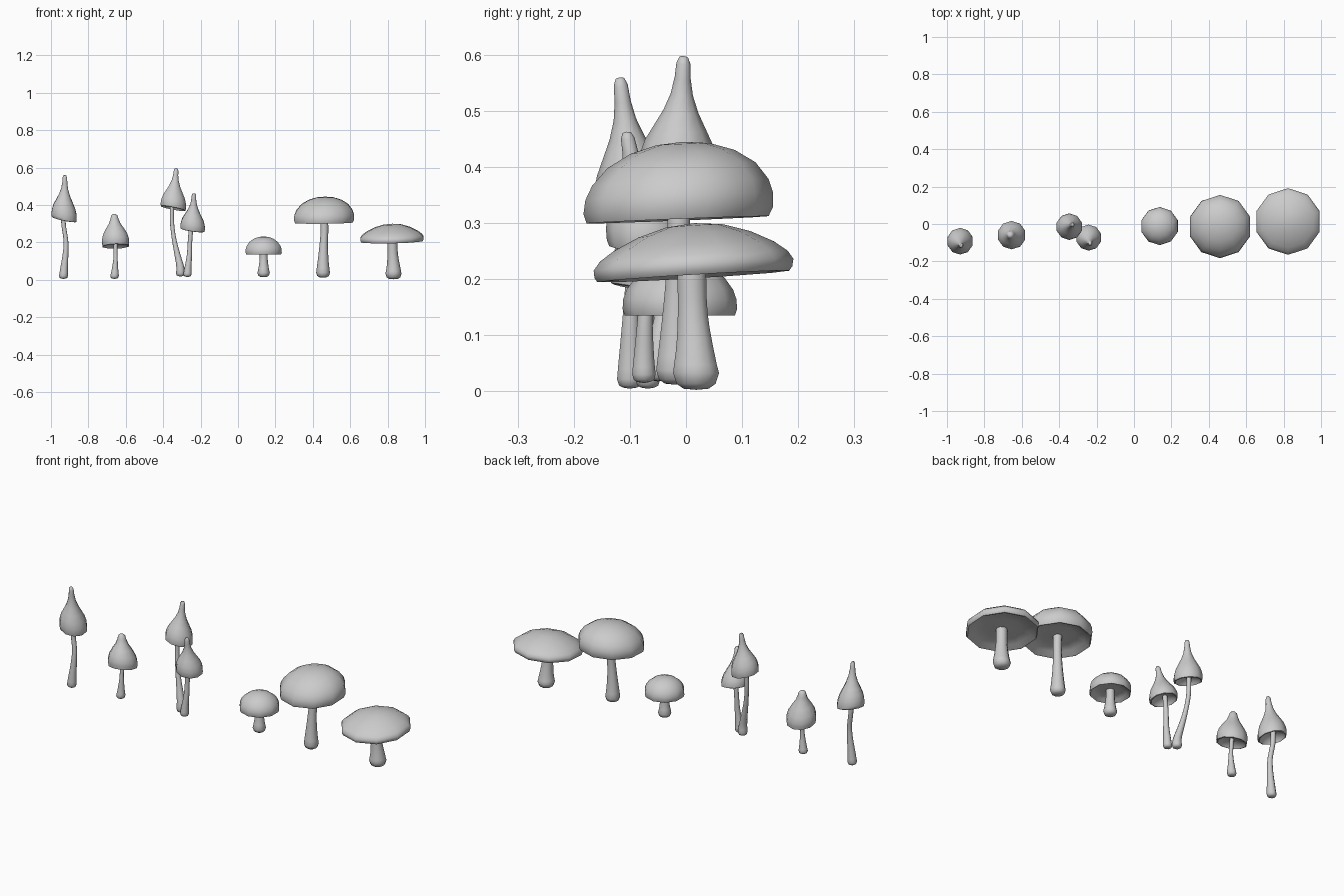
import bpy, bmesh, math
from mathutils import Vector

if "Cube" in bpy.data.objects:
    bpy.data.objects.remove(bpy.data.objects["Cube"])


def loft(name, rings, sides, phase=0.0):
    """rings: (centre, radius, slope_x, slope_y); radius 0 makes a closing point."""
    bm = bmesh.new()
    loops = []
    for c, r, sx, sy in rings:
        if r == 0:
            loops.append([bm.verts.new(c)])
            continue
        loop = []
        for i in range(sides):
            a = phase + 2 * math.pi * i / sides
            x, y = r * math.cos(a), r * math.sin(a)
            loop.append(bm.verts.new((c[0] + x, c[1] + y, c[2] + sx * x + sy * y)))
        loops.append(loop)
    for lo, hi in zip(loops, loops[1:]):
        for i in range(sides):
            j = (i + 1) % sides
            if len(lo) == 1:
                bm.faces.new((lo[0], hi[j], hi[i]))
            elif len(hi) == 1:
                bm.faces.new((lo[i], lo[j], hi[0]))
            else:
                bm.faces.new((lo[i], lo[j], hi[j], hi[i]))
    bmesh.ops.recalc_face_normals(bm, faces=bm.faces[:])
    me = bpy.data.meshes.new(name)
    bm.to_mesh(me)
    bm.free()
    ob = bpy.data.objects.new(name, me)
    bpy.context.collection.objects.link(ob)
    bpy.ops.object.select_all(action='DESELECT')
    ob.select_set(True)
    bpy.context.view_layer.objects.active = ob
    bpy.ops.object.shade_smooth_by_angle(angle=math.radians(50))
    return ob


def cap(name, base, tip, radius, slope, profile, under):
    base, tip = Vector(base), Vector(tip)
    rings = [(base.lerp(tip, t), r * radius, *slope) for r, t in under + profile]
    return loft(name, rings, 10, math.radians(18))


def stem(name, pts, bulb, thin):
    """Smooth stem through pts, from a rounded bulb to a thin neck."""
    p = [Vector(q) for q in pts]
    p = [2 * p[0] - p[1]] + p + [2 * p[-1] - p[-2]]
    n = len(pts) - 1
    path = []
    for k in range(1, n + 1):
        a, b, c, d = p[k - 1:k + 3]
        for s in range(3):
            t = s / 3
            path.append(0.5 * (2 * b + (c - a) * t + (2 * a - 5 * b + 4 * c - d) * t ** 2
                               + (3 * b - a - 3 * c + d) * t ** 3))
    path.append(p[-2])
    z0, h = path[0].z, path[-1].z - path[0].z
    # rounded foot
    foot = path[0]
    rings = [(foot, 0, 0, 0), (foot + Vector((0, 0, .002)), bulb * .55, 0, 0),
             (foot + Vector((0, 0, .25 * bulb)), bulb * .85, 0, 0),
             (foot + Vector((0, 0, .7 * bulb)), bulb, 0, 0)]
    for q in path[1:]:
        if q.z > z0 + bulb:
            f = max(0, 1 - (q.z - z0 - bulb * .7) / (h * .6))
            rings.append((q, thin + (bulb - thin) * f ** 1.7, 0, 0))
    rings.append((path[-1], 0, 0, 0))
    return loft(name, rings, 10)


# Cap profiles as (radius fraction, height fraction)
POINTED = [(1, .06), (.97, .16), (.86, .28), (.65, .41), (.44, .54),
           (.28, .68), (.20, .82), (.175, .94), (.11, .99), (0, 1)]
BELL = [(1, .10), (1, .19), (.9, .35), (.66, .54), (.42, .70), (.30, .84), (.23, .95), (.12, .995), (0, 1)]
DOME = [(1, .12), (.99, .30), (.93, .48), (.78, .70), (.55, .87), (.28, .97), (0, 1)]
FLAT = [(.99, .08), (1, .22), (.94, .38), (.80, .57), (.56, .79), (.28, .95), (0, 1)]
UNDER_SMALL = [(0, .14), (.35, .12), (.78, .05), (.90, -.01), (.97, 0)]
UNDER_WIDE = [(0, .16), (.2, .16), (.5, .20), (.80, .14), (.91, .02), (.96, 0)]

# Pointed mushrooms
cap("tall_pointed_cap", (-.93, -.09, .325), (-.925, -.118, .56), .071, (-.21, .12), POINTED, UNDER_SMALL)
stem("tall_pointed_stem", [(-.933, -.10, .005), (-.93, -.10, .06), (-.922, -.098, .14),
                           (-.92, -.095, .21), (-.932, -.09, .29), (-.935, -.09, .36)], .024, .012)

cap("short_pointed_cap", (-.653, -.06, .18), (-.662, -.057, .352), .076, (.03, -.18), BELL, UNDER_SMALL)
stem("short_pointed_stem", [(-.66, -.068, .005), (-.658, -.068, .05), (-.655, -.068, .11),
                            (-.655, -.065, .16), (-.655, -.06, .21)], .023, .010)

cap("twin_high_cap", (-.347, -.015, .383), (-.33, -.004, .598), .071, (-.19, -.1), POINTED, UNDER_SMALL)
stem("twin_high_stem", [(-.307, -.05, .018), (-.309, -.05, .07), (-.325, -.04, .14),
                        (-.342, -.03, .22), (-.353, -.02, .31), (-.352, -.015, .41)], .024, .011)

cap("twin_low_cap", (-.243, -.07, .267), (-.235, -.106, .463), .069, (-.14, .12), POINTED, UNDER_SMALL)
stem("twin_low_stem", [(-.27, -.075, .015), (-.268, -.075, .06), (-.26, -.073, .13),
                       (-.257, -.07, .20), (-.25, -.07, .29)], .022, .012)

# Wide mushrooms
cap("small_dome_cap", (.137, -.011, .135), (.137, -.011, .232), .102, (0, 0), DOME, UNDER_WIDE)
stem("small_dome_stem", [(.137, -.012, .014), (.137, -.012, .06), (.137, -.011, .11), (.137, -.011, .16)],
     .033, .021)

cap("tall_dome_cap", (.459, -.015, .306), (.465, -.005, .445), .169, (.01, .04), DOME, UNDER_WIDE)
stem("tall_dome_stem", [(.455, -.018, .012), (.455, -.018, .09), (.458, -.016, .18),
                        (.462, -.013, .26), (.46, -.013, .34)], .037, .021)

cap("flat_cap", (.823, .013, .205), (.825, .015, .30), .178, (.02, .06), FLAT, UNDER_WIDE)
stem("flat_cap_stem", [(.831, .018, .003), (.831, .016, .07), (.827, .012, .14), (.825, .01, .22)],
     .043, .027)
